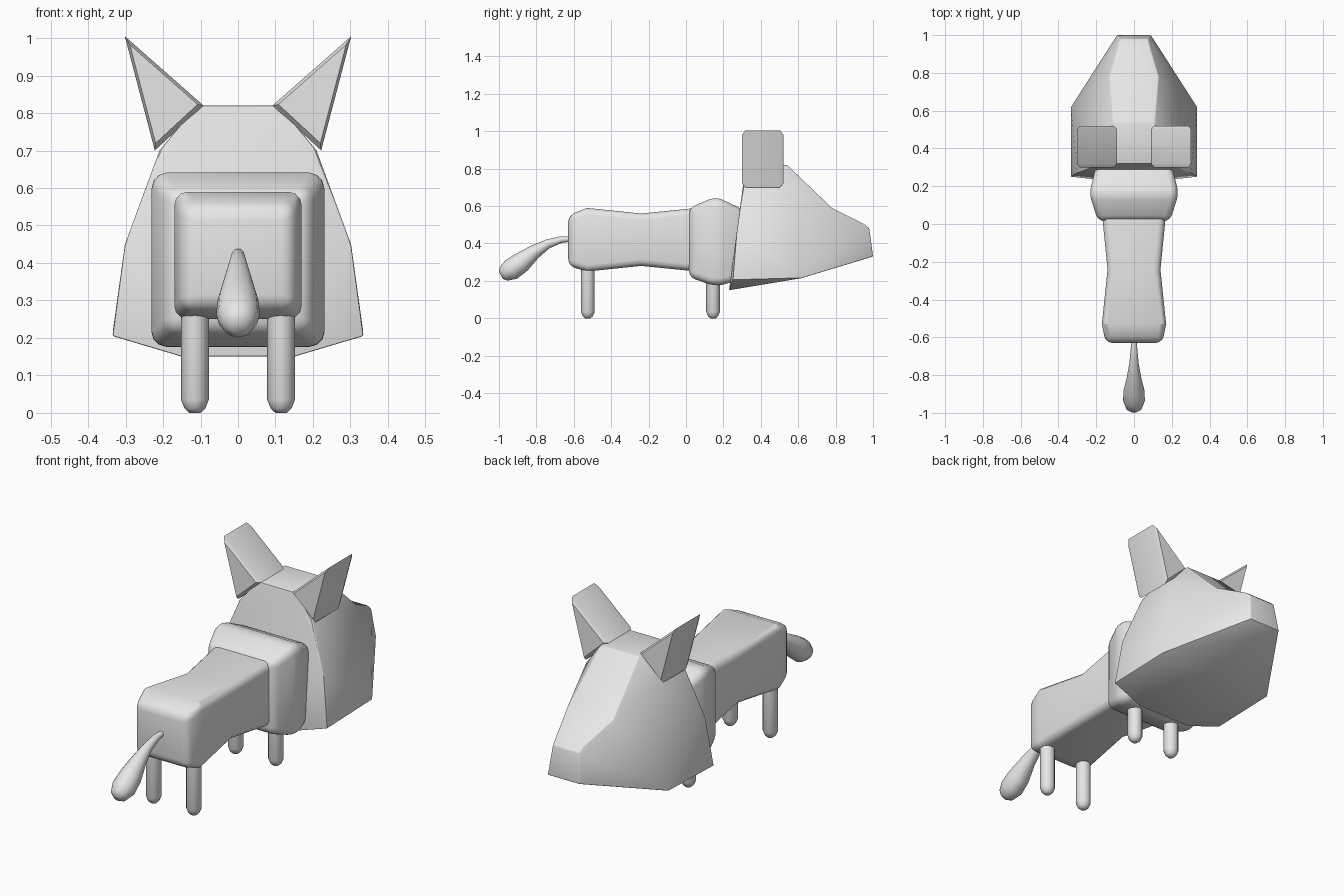
import bpy, bmesh, math
from mathutils import Vector

cube = bpy.data.objects.get("Cube")
if cube:
    bpy.data.objects.remove(cube, do_unlink=True)

grey = bpy.data.materials.new("light_grey")
grey.use_nodes = True
COLOUR = (0.8, 0.8, 0.8, 1)
grey.diffuse_color = COLOUR
grey.node_tree.nodes["Principled BSDF"].inputs["Base Color"].default_value = COLOUR


def finish(name, bm, bevel=0, segments=1, angle=30):
    """Turn a bmesh into a shaded, optionally bevelled object."""
    bmesh.ops.recalc_face_normals(bm, faces=bm.faces)
    mesh = bpy.data.meshes.new(name)
    bm.to_mesh(mesh)
    bm.free()
    mesh.materials.append(grey)
    obj = bpy.data.objects.new(name, mesh)
    bpy.context.collection.objects.link(obj)
    bpy.ops.object.select_all(action='DESELECT')
    obj.select_set(True)
    bpy.context.view_layer.objects.active = obj
    if bevel:
        mod = obj.modifiers.new("soft_edges", 'BEVEL')
        mod.width, mod.segments = bevel, segments
        mod.limit_method, mod.angle_limit = 'ANGLE', math.radians(30)
        bpy.ops.object.modifier_apply(modifier=mod.name)
    bpy.ops.object.shade_smooth_by_angle(angle=math.radians(angle))
    return obj


def loft(rings):
    """Skin a list of equal rings and cap both ends."""
    bm = bmesh.new()
    loops = [[bm.verts.new(p) for p in ring] for ring in rings]
    n = len(loops[0])
    for a, b in zip(loops, loops[1:]):
        for i in range(n):
            j = (i + 1) % n
            bm.faces.new((a[i], a[j], b[j], b[i]))
    bm.faces.new(loops[0])
    bm.faces.new(loops[-1])
    return bm


def box_ring(y, half, low, high):
    return [(-half, y, low), (half, y, low), (half, y, high), (-half, y, high)]


# Torso with a pinched waist, and the wider chest
finish("body", loft([box_ring(-0.63, 0.15, 0.28, 0.55), box_ring(-0.53, 0.17, 0.25, 0.59),
                     box_ring(-0.24, 0.14, 0.28, 0.56), box_ring(0.06, 0.17, 0.25, 0.59)]),
       0.035, 3)
finish("chest", loft([box_ring(0.015, 0.19, 0.22, 0.59), box_ring(0.16, 0.237, 0.17, 0.65),
                      box_ring(0.31, 0.2, 0.21, 0.58)]), 0.035, 3)

# Head: a skull hull and a snout hull welded along their shared opening
opening = [(0.13, 0.78, 0.59), (0.335, 0.62, 0.215)]
skull = [(0.15, 0.23, 0.15), (0.335, 0.25, 0.205), (0.302, 0.27, 0.45), (0.24, 0.29, 0.6),
         (0.21, 0.31, 0.7), (0.11, 0.32, 0.82), (0.11, 0.54, 0.82), (0.2, 0.53, 0.7)]
snout = [(0.09, 1.0, 0.33), (0.075, 0.98, 0.48), (0.08, 0.95, 0.505)]
head = bmesh.new()
for part in (skull, snout):
    verts = [head.verts.new((s * x, y, z)) for x, y, z in part + opening for s in (-1, 1)]
    hull = bmesh.ops.convex_hull(head, input=verts)
shared = [Vector((abs(x), y, z)) for x, y, z in opening]


def on_opening(v):
    p = Vector((abs(v.co.x), v.co.y, v.co.z))
    return any((p - q).length < 1e-4 for q in shared)


inner = [f for f in head.faces if all(on_opening(v) for v in f.verts)]
bmesh.ops.delete(head, geom=inner, context='FACES')
bmesh.ops.remove_doubles(head, verts=head.verts, dist=1e-4)
bmesh.ops.dissolve_limit(head, angle_limit=0.03, verts=head.verts, edges=head.edges)
finish("head", head, 0.015, 2, 35)

# Ears: triangular prisms with chamfered rims
triangle = [(0.302, 1.005), (0.092, 0.82), (0.222, 0.7)]
cx = sum(p[0] for p in triangle) / 3
cz = sum(p[1] for p in triangle) / 3
for side, name in ((1, "left_ear"), (-1, "right_ear")):
    rings = [[(side * (cx + (x - cx) * k), y, cz + (z - cz) * k) for x, z in triangle]
             for y, k in ((0.3, 0.86), (0.318, 1), (0.502, 1), (0.52, 0.86))]
    finish(name, loft(rings), 0, 1, 25)

# Legs: short posts with rounded feet
for side, label in ((1, "left"), (-1, "right")):
    for y, place in ((-0.525, "tail_end"), (0.145, "head_end")):
        rings = [[(side * 0.115 + r * math.cos(t * math.tau / 12),
                   y + r * math.sin(t * math.tau / 12), z) for t in range(12)]
                 for z, r in ((0, 0.015), (0.012, 0.028), (0.035, 0.037), (0.3, 0.037))]
        finish(f"{label}_{place}_leg", loft(rings), 0, 1, 50)

# Tail: thin at the root, swelling to a rounded drop
path = [(-0.61, 0.425, 0.014), (-0.67, 0.42, 0.018), (-0.74, 0.397, 0.025),
        (-0.81, 0.355, 0.038), (-0.88, 0.299, 0.055), (-0.935, 0.26, 0.058),
        (-0.975, 0.238, 0.042), (-0.99, 0.23, 0.02)]
rings = []
for i, (y, z, r) in enumerate(path):
    a, b = path[max(i - 1, 0)], path[min(i + 1, len(path) - 1)]
    along = Vector((0, b[0] - a[0], b[1] - a[1])).normalized()
    up = along.cross(Vector((1, 0, 0)))
    rings.append([Vector((0, y, z)) + Vector((r * math.cos(t * math.tau / 12), 0, 0))
                  + up * r * math.sin(t * math.tau / 12) for t in range(12)])
finish("tail", loft(rings), 0, 1, 60)
